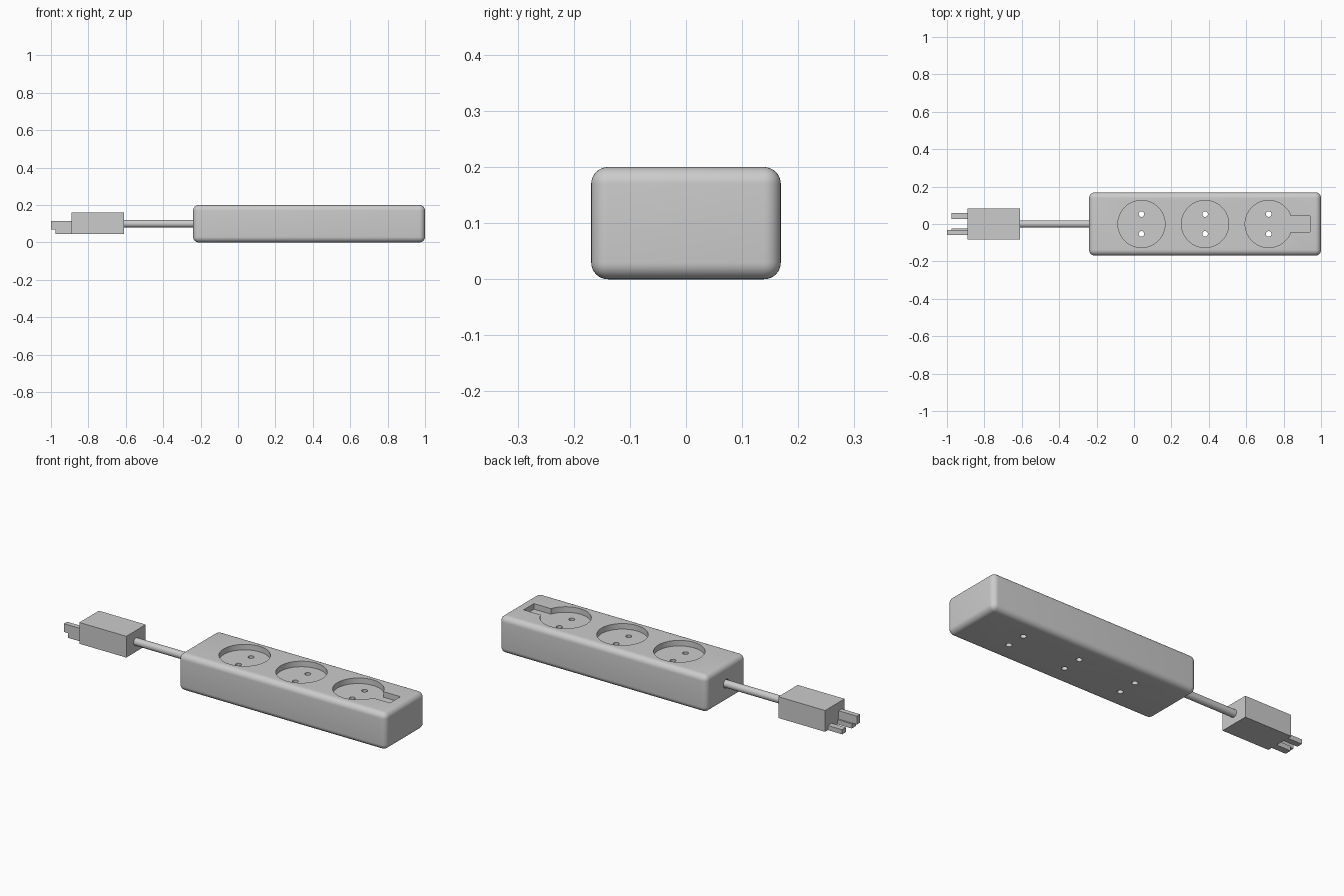
import bpy
from math import pi, radians

default_cube = bpy.data.objects.get("Cube")
if default_cube:
    bpy.data.objects.remove(default_cube, do_unlink=True)

GREY = (0.6, 0.6, 0.6, 1)
plastic = bpy.data.materials.new("grey_plastic")
plastic.use_nodes = True
plastic.diffuse_color = GREY
plastic.node_tree.nodes["Principled BSDF"].inputs["Base Color"].default_value = GREY


def finish(name):
    ob = bpy.context.object
    ob.name = name
    bpy.ops.object.transform_apply(location=True, rotation=True, scale=True)
    ob.data.materials.clear()
    ob.data.materials.append(plastic)
    return ob


def box(name, x, y, z):
    """Box from (min, max) pairs."""
    spans = (x, y, z)
    bpy.ops.mesh.primitive_cube_add(size=1, location=[(a + b) / 2 for a, b in spans])
    bpy.context.object.scale = [b - a for a, b in spans]
    return finish(name)


def rod(name, radius, length, centre, along_x=False, sides=48):
    bpy.ops.mesh.primitive_cylinder_add(
        vertices=sides, radius=radius, depth=length, location=centre,
        rotation=(0, pi / 2 if along_x else 0, 0))
    return finish(name)


def smooth(ob):
    bpy.ops.object.select_all(action="DESELECT")
    ob.select_set(True)
    bpy.context.view_layer.objects.active = ob
    bpy.ops.object.shade_smooth_by_angle(angle=radians(30))


TOP = 0.2
FLOOR = 0.17
MID = TOP / 2
SOCKETS = (0.04, 0.38, 0.72)

# Rounded housing
housing = box("housing", (-0.24, 1.0), (-0.169, 0.169), (0, TOP))
bevel = housing.modifiers.new("rounded_edges", "BEVEL")
bevel.width = 0.03
bevel.segments = 8

# Socket wells, through pin holes, switch slot and cable entry
cutters = []
for x in SOCKETS:
    cutters.append(rod("well_cutter", 0.126, 0.1, (x, 0, FLOOR + 0.05), sides=64))
    for side in (-1, 1):
        cutters.append(rod("pin_cutter", 0.015, 0.6, (x, side * 0.053, MID), sides=24))
cutters.append(box("slot_cutter", (0.78, 0.94), (-0.044, 0.044), (FLOOR, 0.3)))
cutters.append(rod("entry_cutter", 0.024, 0.06, (-0.24, 0, MID), True))
for cutter in cutters:
    cutter.hide_render = True
    cut = housing.modifiers.new("cut", "BOOLEAN")
    cut.operation = "DIFFERENCE"
    cut.solver = "EXACT"
    cut.object = cutter

# Bake the cuts into the housing and drop the cutters
evaluated = housing.evaluated_get(bpy.context.evaluated_depsgraph_get())
baked = bpy.data.meshes.new_from_object(evaluated)
housing.modifiers.clear()
housing.data = baked
for cutter in cutters:
    bpy.data.objects.remove(cutter, do_unlink=True)
smooth(housing)

# Cable and plug
smooth(rod("cable", 0.02, 0.42, (-0.41, 0, MID), True))
box("plug_body", (-0.89, -0.61), (-0.083, 0.083), (0.045, 0.16))

# Plug prongs: two low ones and a longer blade over the right one
box("left_prong", (-0.975, -0.88), (0.027, 0.059), (0.045, 0.07))
box("right_prong", (-0.975, -0.88), (-0.059, -0.023), (0.045, 0.07))
box("right_blade", (-1.0, -0.88), (-0.059, -0.032), (0.07, 0.115))
